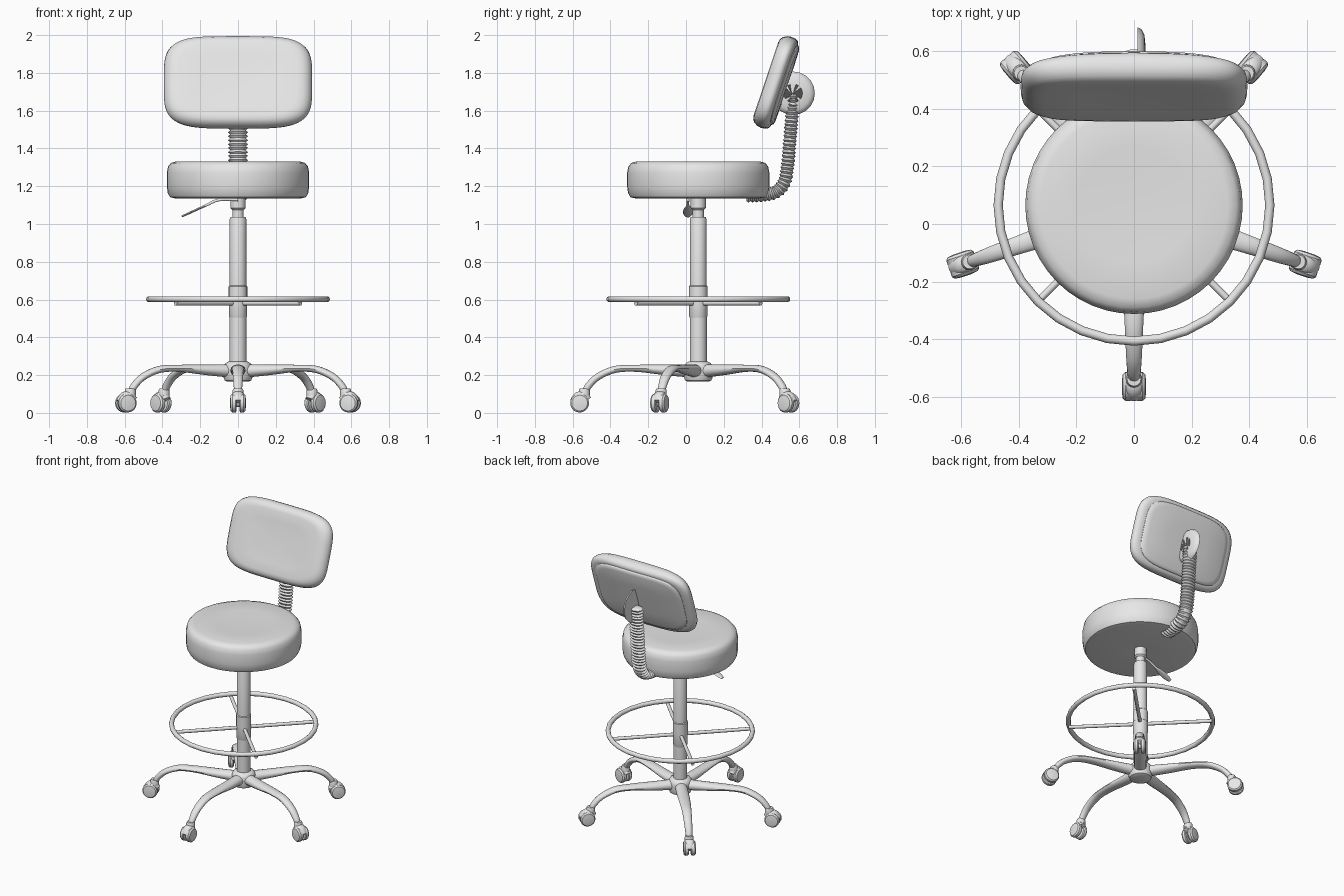
import bpy, bmesh, math
from mathutils import Matrix, Vector

cube = bpy.data.objects.get("Cube")
if cube:
    bpy.data.objects.remove(cube, do_unlink=True)

grey = bpy.data.materials.new("plain grey")
grey.use_nodes = True
grey.diffuse_color = (0.8, 0.8, 0.8, 1)
grey.node_tree.nodes["Principled BSDF"].inputs["Base Color"].default_value = (0.8, 0.8, 0.8, 1)

AXIS = Vector((0, 0.065, 0))      # centre line of the column


def finish(obj, name, matrix=None, angle=40):
    obj.name = name
    obj.data.materials.append(grey)
    if matrix is not None:
        obj.matrix_world = matrix
    bpy.ops.object.select_all(action='DESELECT')
    obj.select_set(True)
    bpy.context.view_layer.objects.active = obj
    bpy.ops.object.shade_smooth_by_angle(angle=math.radians(angle))
    return obj


def loft(name, rings, matrix=None, angle=40):
    """Skin a list of equal point rings and cap both ends."""
    bm = bmesh.new()
    loops = [[bm.verts.new(p) for p in ring] for ring in rings]
    n = len(loops[0])
    for a, b in zip(loops, loops[1:]):
        for i in range(n):
            j = (i + 1) % n
            bm.faces.new((a[i], a[j], b[j], b[i]))
    bm.faces.new(loops[0][::-1])
    bm.faces.new(loops[-1])
    bmesh.ops.recalc_face_normals(bm, faces=bm.faces)
    mesh = bpy.data.meshes.new(name)
    bm.to_mesh(mesh)
    bm.free()
    obj = bpy.data.objects.new(name, mesh)
    bpy.context.collection.objects.link(obj)
    return finish(obj, name, matrix, angle)


def circle(n):
    return [(math.cos(t), math.sin(t)) for t in (2 * math.pi * i / n for i in range(n))]


def lathe(name, profile, matrix=None, n=32, angle=40):
    return loft(name, [[(r * c, r * s, z) for c, s in circle(n)] for r, z in profile],
                matrix, angle)


def smooth_path(points, steps):
    """Catmull-Rom resampling of tuples of any length."""
    pts = [points[0]] + points + [points[-1]]
    out = []
    for k in range(len(points) - 1):
        p0, p1, p2, p3 = pts[k:k + 4]
        for i in range(steps):
            t = i / steps
            out.append(tuple(
                0.5 * (2 * b + (c - a) * t + (2 * a - 5 * b + 4 * c - d) * t ** 2
                       + (3 * b - a - 3 * c + d) * t ** 3)
                for a, b, c, d in zip(p0, p1, p2, p3)))
    return out + [points[-1]]


def sweep(name, path, matrix, n=14, angle=40):
    """Oval tube in the local xz plane; path items are x, z, half width, half depth."""
    rings = []
    for i, (x, z, w, d) in enumerate(path):
        a, b = path[max(i - 1, 0)], path[min(i + 1, len(path) - 1)]
        t = Vector((b[0] - a[0], b[1] - a[1])).normalized()
        rings.append([(x - t.y * s * d, c * w, z + t.x * s * d) for c, s in circle(n)])
    return loft(name, rings, matrix, angle)


def place(angle=0, at=AXIS):
    return Matrix.Translation(at) @ Matrix.Rotation(math.radians(angle), 4, 'Z')


def rod(name, a, b, r, n=12):
    a, b = Vector(a), Vector(b)
    turn = (b - a).to_track_quat('Z', 'Y').to_matrix().to_4x4()
    return lathe(name, [(r, 0), (r, (b - a).length)], Matrix.Translation(a) @ turn, n)


# Seat cushion
lathe("seat_cushion", [(0.1, 1.14), (0.33, 1.135), (0.36, 1.142), (0.372, 1.165),
                       (0.377, 1.2), (0.377, 1.27), (0.37, 1.305), (0.355, 1.323),
                       (0.325, 1.332), (0.2, 1.328), (0.06, 1.324)], place(), 48)

# Column, gas lift and sleeves
lathe("lower_column", [(0.045, 0.2), (0.045, 0.62)], place(), 24)
lathe("upper_column", [(0.044, 0.6), (0.044, 1.025), (0.04, 1.037)], place(), 24)
lathe("gas_lift", [(0.03, 1.0), (0.03, 1.09)], place(), 20)
lathe("seat_socket", [(0.031, 1.075), (0.04, 1.085), (0.04, 1.145)], place(), 20)
lathe("ring_clamp_lower", [(0.043, 0.5), (0.048, 0.51), (0.048, 0.6)], place(), 24)
lathe("ring_clamp_upper", [(0.049, 0.59), (0.049, 0.67), (0.044, 0.675)], place(), 24)

# Foot ring and its four spokes
bpy.ops.mesh.primitive_torus_add(major_segments=32, minor_segments=10,
                                 major_radius=0.471, minor_radius=0.016,
                                 location=AXIS + Vector((0, 0, 0.602)))
finish(bpy.context.object, "foot_ring")
for k in range(4):
    t = math.radians(45 + 90 * k)
    out = Vector((math.cos(t), math.sin(t), 0))
    up = Vector((0, 0, 0.58))
    rod("ring_spoke", AXIS + up + out * 0.03, AXIS + up + out * 0.468, 0.012)

# Base hub
lathe("base_hub", [(0.055, 0.165), (0.07, 0.172), (0.077, 0.19), (0.077, 0.245),
                   (0.068, 0.262), (0.05, 0.272)], place(), 30)

# Five arms with twin wheel casters
arm = smooth_path([(0.04, 0.222, 0.04, 0.036), (0.18, 0.228, 0.04, 0.028),
                   (0.33, 0.236, 0.036, 0.019), (0.44, 0.23, 0.031, 0.019),
                   (0.53, 0.192, 0.027, 0.019), (0.582, 0.142, 0.023, 0.019),
                   (0.6, 0.105, 0.02, 0.018)], 5)
for heading in (-90, -19, 49.5, 130.5, 199):
    frame = place(heading)
    sweep("base_arm", arm, frame)
    lathe("caster_stem", [(0.022, 0.085), (0.029, 0.092), (0.029, 0.12), (0.024, 0.13)],
          frame @ Matrix.Translation((0.603, 0, 0)), 16)
    hood = smooth_path([(0.585, 0.07, 0.022, 0.02), (0.605, 0.095, 0.03, 0.02),
                        (0.64, 0.09, 0.03, 0.02), (0.668, 0.06, 0.022, 0.014)], 3)
    sweep("caster_hood", hood, frame)
    for side in (-1, 1):
        hub = frame @ Matrix.Translation((0.628, 0, 0.052))
        hub = hub @ Matrix.Rotation(math.radians(-90 * side), 4, 'X')
        lathe("caster_wheel", [(0.044, 0.008), (0.05, 0.013), (0.05, 0.03),
                               (0.042, 0.039), (0.02, 0.042)], hub, 20)
    rod("caster_axle", frame @ Vector((0.628, -0.02, 0.052)),
        frame @ Vector((0.628, 0.02, 0.052)), 0.02)

# Height lever with a flat paddle end
lever = smooth_path([(0.0, 1.128, 0.008, 0.008), (0.1, 1.128, 0.008, 0.008),
                     (0.17, 1.098, 0.008, 0.007), (0.21, 1.08, 0.022, 0.006),
                     (0.26, 1.057, 0.026, 0.006), (0.298, 1.04, 0.014, 0.005)], 4)
sweep("height_lever", lever, place(180, Vector((0, 0.01, 0))), 10)

# Ribbed bellows around the back support
spine = smooth_path([(0.32, 1.15), (0.41, 1.153), (0.48, 1.172), (0.522, 1.225),
                     (0.538, 1.31), (0.548, 1.42), (0.558, 1.54), (0.57, 1.69)], 40)
ribs, travelled, last = [], 0.0, spine[0]
for p in spine:
    travelled += math.dist(p, last)
    last = p
    if travelled >= len(ribs) * 0.0105:
        size = 1 if len(ribs) % 2 else 0.78
        ribs.append((p[0], p[1], 0.053 * size, 0.037 * size))
sweep("support_bellows", ribs, place(90, Vector((0, 0, 0))), 20, 60)

# Backrest frame: local x across, y up the cushion, z towards the back
tilt = math.radians(18.5)
back = Matrix(((1, 0, 0, 0),
               (0, math.sin(tilt), math.cos(tilt), 0.477),
               (0, math.cos(tilt), -math.sin(tilt), 1.75),
               (0, 0, 0, 1)))


def rounded(w, h, depth, n=64, power=4.2):
    """Superellipse ring whose rear layers bow forward at the ends."""
    ring = []
    for c, s in circle(n):
        x = w * math.copysign(abs(c) ** (2 / power), c)
        y = h * math.copysign(abs(s) ** (2 / power), s)
        bow = 0.14 * x * x * min(max(depth / 0.05, 0), 1)
        ring.append((x, y, depth - bow))
    return ring


def slab(name, layers):
    loft(name, [rounded(0.393 * s, 0.254 * s, d) for d, s in layers], back, 50)


# Backrest cushion and rear shell
slab("backrest_cushion", [(-0.05, 0.25), (-0.053, 0.55), (-0.057, 0.8), (-0.053, 0.88),
                          (-0.042, 0.94), (-0.022, 0.985), (0, 1), (0.022, 0.99),
                          (0.04, 0.955), (0.047, 0.9), (0.047, 0.6)])
slab("backrest_shell", [(0.03, 0.87), (0.05, 0.87), (0.057, 0.845), (0.062, 0.78),
                        (0.064, 0.4)])

# Capsule bracket joining the bellows to the backrest
bracket = [(-0.115, 0.012), (-0.108, 0.026), (-0.09, 0.036), (-0.05, 0.04),
           (0.05, 0.04), (0.09, 0.036), (0.108, 0.026), (0.115, 0.012)]
lathe("back_bracket", bracket, Matrix.Translation((0, 0.567, 1.692))
      @ Matrix.Rotation(math.radians(90), 4, 'Y'), 20, 60)
